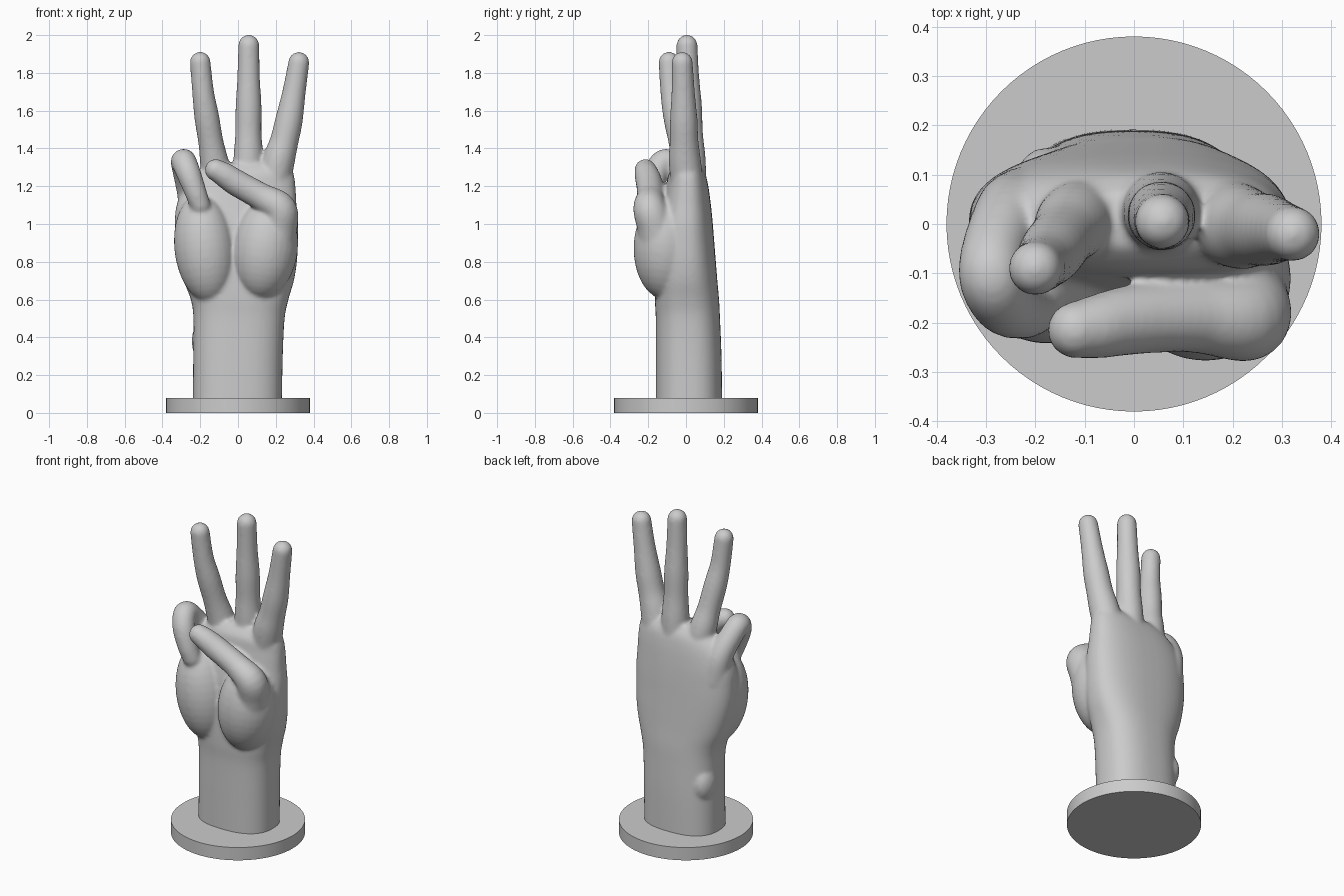
import bpy, bmesh, math
from mathutils import Vector, Matrix

if "Cube" in bpy.data.objects:
    bpy.data.objects.remove(bpy.data.objects["Cube"])

bm = bmesh.new()

def spline(pts, n=6):
    """Catmull-Rom through tuples of any length."""
    out = []
    for i in range(len(pts) - 1):
        a, b, c, d = pts[max(i - 1, 0)], pts[i], pts[i + 1], pts[min(i + 2, len(pts) - 1)]
        for k in range(n):
            t = k / n
            out.append([0.5 * (2 * q + (r - p) * t + (2 * p - 5 * q + 4 * r - s) * t * t
                        + (3 * q - p - 3 * r + s) * t ** 3) for p, q, r, s in zip(a, b, c, d)])
    return out + [list(pts[-1])]

def skin(rings):
    loops = [[bm.verts.new(p) for p in r] for r in rings]
    n = len(loops[0])
    for a, b in zip(loops, loops[1:]):
        for i in range(n):
            bm.faces.new((a[i], a[(i + 1) % n], b[(i + 1) % n], b[i]))
    bm.faces.new(loops[0][::-1])
    bm.faces.new(loops[-1])

def ball(c, r, rot=0.0):
    m = Matrix.Translation(c) @ Matrix.Rotation(rot, 4, 'Y') @ Matrix.Diagonal((*r, 1))
    bmesh.ops.create_uvsphere(bm, u_segments=28, v_segments=18, radius=1, matrix=m)

def finger(pts):
    """Round tube through (x, y, z, radius) with rounded ends."""
    s = spline(pts)
    pos = [Vector(p[:3]) for p in s]
    side, rings = None, []
    for i, p in enumerate(pos):
        d = (pos[min(i + 1, len(pos) - 1)] - pos[max(i - 1, 0)]).normalized()
        side = side or d.orthogonal()
        side = (side - d * side.dot(d)).normalized()
        up = d.cross(side)
        rings.append([p + s[i][3] * (side * math.cos(a) + up * math.sin(a))
                      for a in (2 * math.pi * k / 24 for k in range(24))])
    skin(rings)
    for e in (s[0], s[-1]):
        ball(e[:3], (e[3],) * 3)

def sgn_pow(v, e):
    return math.copysign(abs(v) ** e, v)

# forearm and palm: (z, x left, x right, y front, y back)
body = [(0.02, -.24, .232, -.16, .192), (.3, -.237, .237, -.16, .188), (.5, -.236, .247, -.16, .18),
        (.6, -.25, .267, -.165, .175), (.7, -.288, .296, -.165, .166), (.8, -.315, .312, -.16, .158),
        (.9, -.332, .317, -.155, .15), (1.0, -.335, .318, -.145, .142), (1.1, -.325, .31, -.125, .132),
        (1.2, -.28, .304, -.105, .118), (1.27, -.215, .292, -.09, .1), (1.32, -.15, .25, -.05, .065)]
rings = []
for z, x0, x1, y0, y1 in spline(body):
    rings.append([Vector(((x0 + x1) / 2 + (x1 - x0) / 2 * sgn_pow(math.cos(a), .8),
                          (y0 + y1) / 2 + (y1 - y0) / 2 * sgn_pow(math.sin(a), .8), z))
                  for a in (2 * math.pi * k / 48 for k in range(48))])
skin(rings)

# palm pads and wrist bone
ball((.145, -.11, .87), (.172, .168, .27), .12)
ball((-.175, -.085, .87), (.162, .158, .29), -.12)
ball((-.18, .07, .38), (.065, .085, .11))

# three raised fingers
finger([(.17, .02, 1.1, .085), (.212, -.005, 1.32, .086), (.245, -.01, 1.44, .076),
        (.27, -.012, 1.55, .073), (.297, -.015, 1.7, .062), (.322, -.02, 1.855, .056)])
finger([(.05, .03, 1.1, .08), (.055, .025, 1.33, .08), (.055, .02, 1.48, .07),
        (.056, .016, 1.62, .069), (.056, .01, 1.78, .06), (.057, .005, 1.946, .056)])
finger([(-.08, .03, 1.1, .08), (-.12, .005, 1.3, .078), (-.143, -.025, 1.43, .067),
        (-.166, -.055, 1.57, .066), (-.185, -.078, 1.7, .058), (-.2, -.09, 1.857, .055)])

# curled little finger
finger([(-.225, .03, 1.03, .085), (-.25, .02, 1.17, .074), (-.282, -.05, 1.29, .067),
        (-.288, -.11, 1.332, .067), (-.262, -.16, 1.27, .065), (-.225, -.175, 1.17, .058),
        (-.2, -.168, 1.1, .054)])

# thumb folded across the palm
finger([(.17, -.13, .85, .125), (.215, -.16, .98, .1), (.222, -.192, 1.08, .088),
        (.13, -.188, 1.14, .074), (.05, -.19, 1.185, .071), (-.02, -.197, 1.225, .07),
        (-.075, -.208, 1.262, .065), (-.118, -.215, 1.286, .058)])

bmesh.ops.recalc_face_normals(bm, faces=bm.faces)
mesh = bpy.data.meshes.new("hand")
bm.to_mesh(mesh)
bm.free()
hand = bpy.data.objects.new("hand", mesh)
bpy.context.collection.objects.link(hand)

# fuse the parts into one skin and soften the joins
fuse = hand.modifiers.new("fuse", 'REMESH')
fuse.mode = 'VOXEL'
fuse.voxel_size = 0.01
fuse.use_smooth_shade = True
soft = hand.modifiers.new("soften", 'SMOOTH')
soft.factor = 0.5
soft.iterations = 10

# round base
bpy.ops.mesh.primitive_cylinder_add(vertices=96, radius=.38, depth=.08, location=(0, 0, .04))
base = bpy.context.object
base.name = "round_base"
bpy.ops.object.shade_smooth_by_angle()
